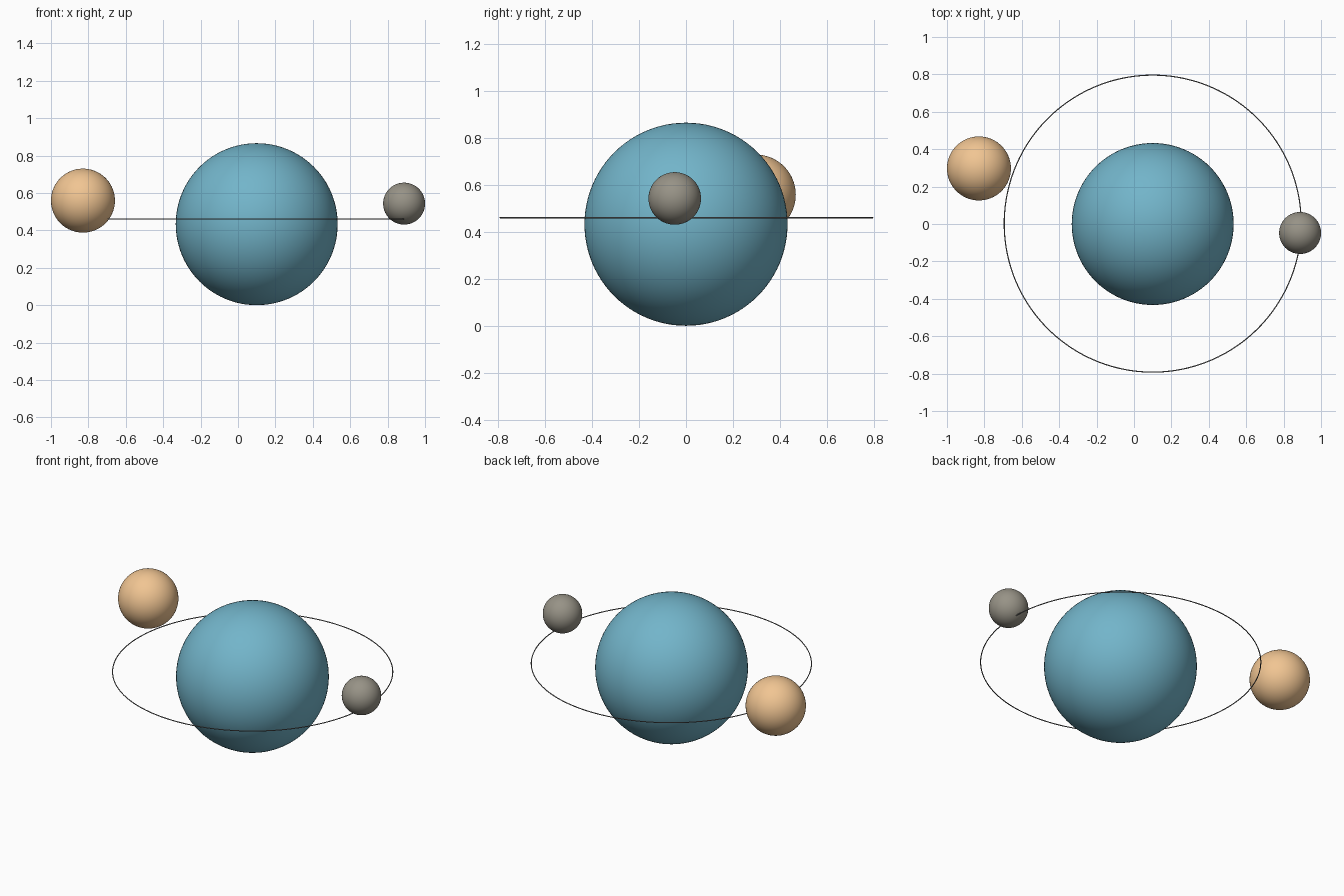
import bpy

if "Cube" in bpy.data.objects:
    bpy.data.objects.remove(bpy.data.objects["Cube"])


def paint(obj, name, color):
    mat = bpy.data.materials.new(name)
    mat.diffuse_color = (*color, 1)
    mat.use_nodes = True
    mat.node_tree.nodes["Principled BSDF"].inputs["Base Color"].default_value = mat.diffuse_color
    obj.data.materials.append(mat)
    bpy.ops.object.shade_smooth()


def ball(name, radius, loc, color):
    bpy.ops.mesh.primitive_uv_sphere_add(segments=96, ring_count=48,
                                         radius=radius, location=loc)
    obj = bpy.context.object
    obj.name = name
    paint(obj, name + "_paint", color)


# Planet and its two moons
ball("planet", 0.433, (0.10, 0, 0.433), (0.17, 0.46, 0.59))
ball("large_moon", 0.171, (-0.829, 0.297, 0.559), (0.88, 0.56, 0.29))
ball("small_moon", 0.112, (0.888, -0.048, 0.543), (0.31, 0.29, 0.24))

# Thin orbit ring
bpy.ops.mesh.primitive_torus_add(major_radius=0.794, minor_radius=0.003,
                                 major_segments=192, minor_segments=8,
                                 location=(0.10, 0.002, 0.461))
ring = bpy.context.object
ring.name = "orbit_ring"
paint(ring, "orbit_paint", (0.2, 0.2, 0.2))
